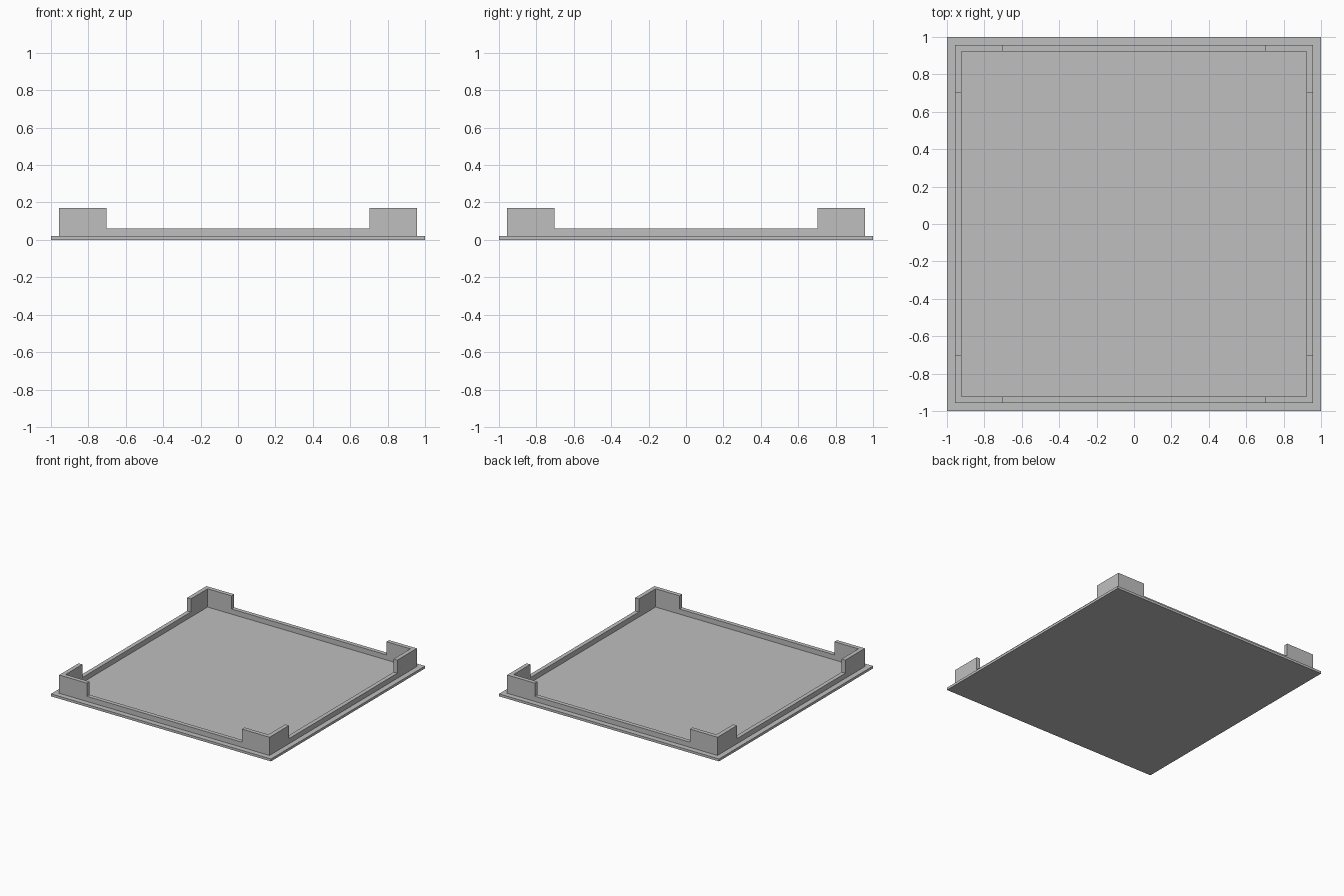
import bpy

cube = bpy.data.objects.get("Cube")
if cube:
    bpy.data.objects.remove(cube, do_unlink=True)

BASE_TOP, RIM_TOP, POST_TOP = 0.02, 0.062, 0.17
OUTER, INNER, NOTCH = 0.956, 0.922, 0.704

grey = bpy.data.materials.new("plain_grey")
grey.use_nodes = True
colour = (0.52, 0.52, 0.52, 1)
grey.diffuse_color = colour
grey.node_tree.nodes["Principled BSDF"].inputs["Base Color"].default_value = colour


def box(name, half_x, half_y, bottom, top):
    """Box centred on the z axis, spanning bottom to top."""
    bpy.ops.mesh.primitive_cube_add(size=2, location=(0, 0, (bottom + top) / 2))
    obj = bpy.context.object
    obj.name = name
    obj.scale = (half_x, half_y, (top - bottom) / 2)
    bpy.ops.object.transform_apply(location=True, rotation=False, scale=True)
    obj.data.materials.append(grey)
    return obj


def cut(target, cutter):
    """Subtract the cutter from the target, then discard the cutter."""
    cutter.hide_render = True
    mod = target.modifiers.new("cut", 'BOOLEAN')
    mod.operation = 'DIFFERENCE'
    mod.solver = 'EXACT'
    mod.object = cutter
    bpy.context.view_layer.objects.active = target
    bpy.ops.object.modifier_apply(modifier=mod.name)
    bpy.data.objects.remove(cutter, do_unlink=True)


# Thin square plate
box("base_plate", 1, 1, 0, BASE_TOP)

# Raised wall: hollowed, then lowered between the four tall corners
wall = box("rim_with_corner_posts", OUTER, OUTER, BASE_TOP, POST_TOP)
cut(wall, box("cavity_cutter", INNER, INNER, -1, 1))
cut(wall, box("notch_cutter_x", NOTCH, 2, RIM_TOP, 1))
cut(wall, box("notch_cutter_y", 2, NOTCH, RIM_TOP, 1))
